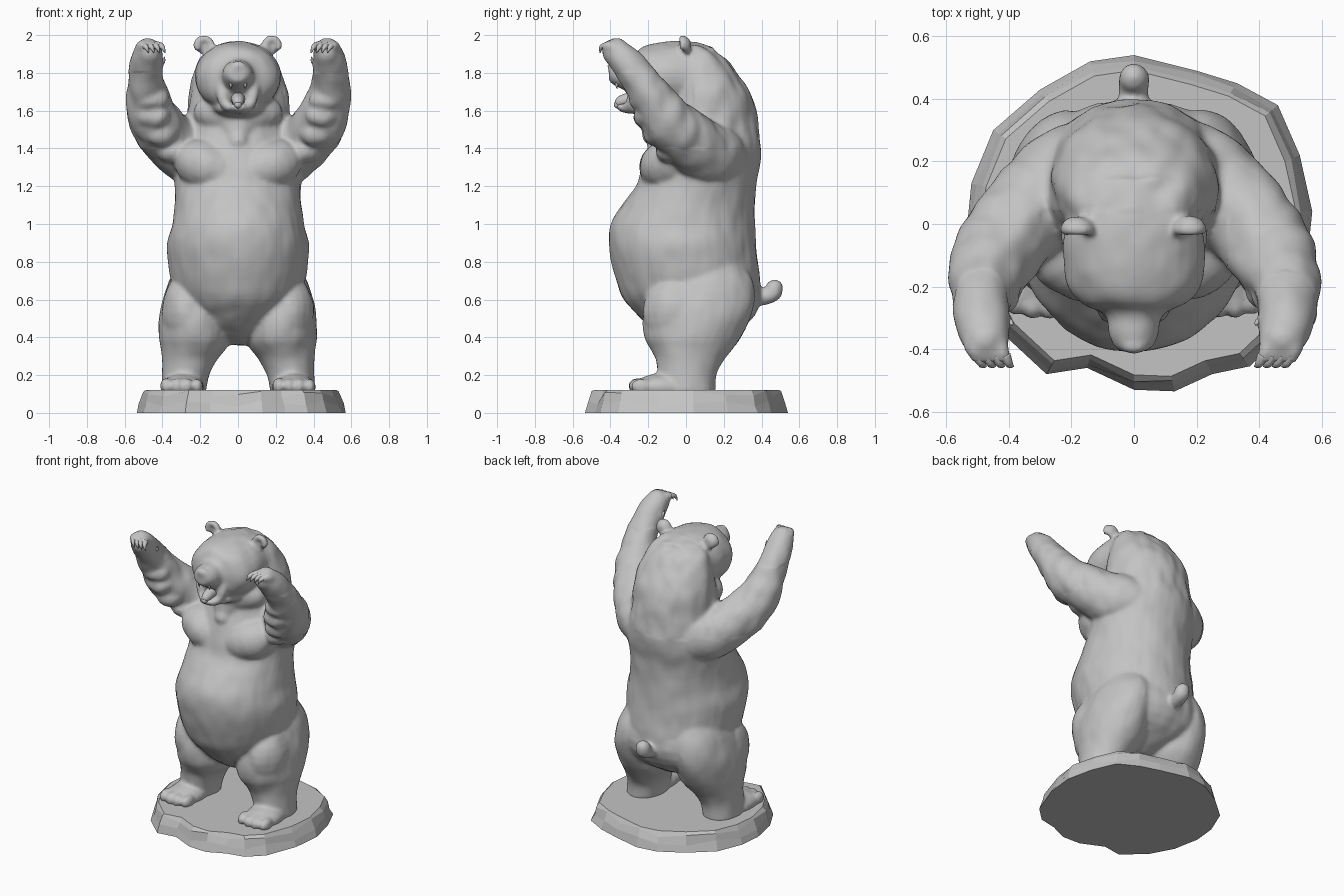
import bpy
import bmesh
import math
from mathutils import Vector, Matrix, Euler, noise

default_cube = bpy.data.objects.get("Cube")
if default_cube:
    bpy.data.objects.remove(default_cube, do_unlink=True)

# Single stone colour
stone = bpy.data.materials.new("stone_grey")
stone.use_nodes = True
GREY = (0.55, 0.55, 0.55, 1.0)
stone.diffuse_color = GREY
for node in stone.node_tree.nodes:
    if node.type == 'BSDF_PRINCIPLED':
        node.inputs["Base Color"].default_value = GREY


def finish(bm, name, smooth=True):
    """Turn a bmesh into a named, coloured object."""
    bmesh.ops.recalc_face_normals(bm, faces=bm.faces[:])
    for face in bm.faces:
        face.smooth = smooth
    mesh = bpy.data.meshes.new(name)
    bm.to_mesh(mesh)
    bm.free()
    mesh.materials.append(stone)
    obj = bpy.data.objects.new(name, mesh)
    bpy.context.scene.collection.objects.link(obj)
    return obj


def spline(rows, steps=4):
    """Smooth curve through rows of numbers."""
    out = []
    last = len(rows) - 1
    for i in range(last):
        a, b = rows[max(i - 1, 0)], rows[i]
        c, d = rows[i + 1], rows[min(i + 2, last)]
        for k in range(steps):
            t = k / steps
            out.append([q + t * ((r - p) + t * ((2 * p - 5 * q + 4 * r - s)
                        + t * (3 * q - p - 3 * r + s))) / 2
                        for p, q, r, s in zip(a, b, c, d)])
    out.append(list(rows[last]))
    return out


def loft(bm, frames, sides=28):
    """Skin a closed tube over frames of (centre, u axis, v axis)."""
    rings = []
    for centre, u, v in frames:
        angles = [math.tau * k / sides for k in range(sides)]
        rings.append([bm.verts.new(centre + u * math.cos(a) + v * math.sin(a))
                      for a in angles])
    for low, high in zip(rings, rings[1:]):
        for k in range(sides):
            n = (k + 1) % sides
            bm.faces.new((low[k], low[n], high[n], high[k]))
    bm.faces.new(rings[0])
    bm.faces.new(rings[-1])


def ball(bm, centre, radii, turn=(0, 0, 0)):
    place = Matrix.LocRotScale(Vector(centre), Euler(turn), Vector(radii))
    bmesh.ops.create_uvsphere(bm, u_segments=20, v_segments=12, radius=1, matrix=place)


def tube(bm, rows, side=1, sides=16, round_end=True):
    """Round tube through rows of (x, y, z, radius)."""
    rows = spline([(side * x, y, z, r) for x, y, z, r in rows])
    points = [Vector(row[:3]) for row in rows]
    span = [abs(value) for value in points[-1] - points[0]]
    ref = Vector((0, 0, 0))
    ref[span.index(min(span))] = 1
    frames = []
    for i, row in enumerate(rows):
        along = points[min(i + 1, len(rows) - 1)] - points[max(i - 1, 0)]
        u = along.cross(ref).normalized()
        v = along.cross(u).normalized()
        frames.append((points[i], u * row[3], v * row[3]))
    loft(bm, frames, sides)
    if round_end:
        ball(bm, points[-1], [rows[-1][3]] * 3)


def snout_loft(bm, rows):
    """Loft along y through rows of (y, half width, bottom, top)."""
    loft(bm, [(Vector((0, y, (low + top) / 2)), Vector((w, 0, 0)),
               Vector((0, 0, (top - low) / 2))) for y, w, low, top in spline(rows)])


body = bmesh.new()

# Torso, belly, back and mane: (height, half width, front, back)
torso = [(.36, .07, -.04, .12), (.42, .17, -.15, .25), (.5, .25, -.24, .33),
         (.6, .32, -.33, .39), (.7, .355, -.37, .395), (.8, .37, -.395, .38),
         (.9, .375, -.41, .37), (1, .35, -.4, .365), (1.1, .335, -.34, .365),
         (1.2, .335, -.265, .37), (1.3, .335, -.235, .39), (1.4, .31, -.2, .4),
         (1.5, .285, -.16, .385), (1.6, .27, -.14, .37), (1.7, .258, -.1, .335),
         (1.8, .235, -.08, .27), (1.88, .2, -.05, .205), (1.945, .13, -.02, .1)]
loft(body, [(Vector((0, (f + b) / 2, z)), Vector((w, 0, 0)), Vector((0, (b - f) / 2, 0)))
            for z, w, f, b in spline(torso)], 40)

# Broad hips and rump
ball(body, (0, .13, .63), (.385, .27, .23))

# Collar of fur ending in a point on the chest
ball(body, (0, -.04, 1.59), (.24, .14, .13))
tube(body, [(0, -.02, 1.62, .2), (0, -.07, 1.53, .145), (0, -.15, 1.44, .06)])

# Head with upper muzzle, then the open lower jaw
snout_loft(body, [(.15, .19, 1.62, 1.94), (0, .22, 1.6, 1.968), (-.12, .228, 1.59, 1.965),
                  (-.2, .212, 1.6, 1.95), (-.25, .17, 1.62, 1.925),
                  (-.275, .12, 1.65, 1.89), (-.3, .088, 1.69, 1.872),
                  (-.35, .08, 1.72, 1.865), (-.39, .064, 1.74, 1.855),
                  (-.41, .04, 1.755, 1.84)])
snout_loft(body, [(-.1, .16, 1.55, 1.7), (-.2, .125, 1.565, 1.67), (-.28, .085, 1.58, 1.64),
                  (-.335, .06, 1.59, 1.635), (-.365, .035, 1.605, 1.64)])
ball(body, (0, -.393, 1.835), (.046, .026, .03))

# Tail
tube(body, [(0, .34, .62, .045), (0, .42, .615, .045), (0, .46, .635, .05),
            (0, .468, .658, .048)])

for side in (1, -1):
    # Legs: (height, centre x, centre y, half width, half depth)
    leg = [(.1, .29, .005, .117, .15), (.2, .278, .005, .127, .155),
           (.28, .258, .02, .145, .18), (.34, .236, .03, .172, .22),
           (.4, .228, .035, .19, .255), (.5, .23, .055, .187, .285),
           (.6, .22, .08, .177, .285), (.7, .2, .1, .165, .25), (.8, .17, .12, .14, .18)]
    loft(body, [(Vector((side * x, y, z)), Vector((w, 0, 0)), Vector((0, d, 0)))
                for z, x, y, w, d in spline(leg)])
    # Knee swell and foot with toes
    ball(body, (side * .27, -.04, .53), (.135, .19, .2))
    ball(body, (side * .297, -.13, .135), (.118, .16, .072))
    for toe in range(4):
        ball(body, (side * (.215 + toe * .055), -.255 + .012 * abs(toe - 1.5), .142),
             (.033, .058, .044))
    # Breast muscles
    ball(body, (side * .15, -.08, 1.3), (.2, .168, .14), (0, side * -.4, 0))
    # Arm raised forwards to the paw
    tube(body, [(.03, .2, 1.42, .1), (.12, .17, 1.38, .17), (.21, .13, 1.37, .18),
                (.29, .07, 1.4, .168), (.375, 0, 1.46, .148), (.442, -.1, 1.55, .14),
                (.477, -.17, 1.66, .116), (.49, -.24, 1.76, .098),
                (.485, -.32, 1.86, .086), (.472, -.37, 1.91, .074)], side, 24)
    # Shaggy fur folds under the forearm
    for x, y, z in [(.46, -.235, 1.66), (.445, -.215, 1.575), (.41, -.16, 1.48),
                    (.35, -.09, 1.39)]:
        ball(body, (side * x, y, z), (.09, .07, .065), (.6, 0, 0))
    # Fingers and thumb
    for k in range(4):
        x = .52 - .029 * k
        tube(body, [(x, -.36, 1.91, .033), (x - .008, -.4, 1.942, .03),
                    (x - .018, -.425, 1.942, .024)], side, 10)
    tube(body, [(.46, -.31, 1.84, .04), (.43, -.305, 1.845, .031),
                (.41, -.31, 1.853, .022)], side, 10)
    # Lips joining the muzzle to the jaw
    tube(body, [(.085, -.26, 1.74, .034), (.083, -.28, 1.69, .032), (.07, -.29, 1.64, .03),
                (.045, -.32, 1.615, .022)], side, 10)
    # Cupped ear: rim arc and backing
    rim = [math.radians(d) for d in range(-40, 221, 20)]
    tube(body, [(.18 + .038 * math.cos(a), -.018, 1.947 + .036 * math.sin(a), .019)
                for a in rim], side, 10)
    ball(body, (side * .18, .003, 1.943), (.046, .024, .046))
    # Brow and eye
    ball(body, (side * .105, -.232, 1.865), (.05, .03, .022), (0, side * .3, 0))
    ball(body, (side * .1, -.25, 1.835), (.02, .016, .014))

# Fuse all the body volumes into one sculpted skin
raw = finish(body, "bear_body")
fuse = raw.modifiers.new("fuse", 'REMESH')
fuse.mode = 'VOXEL'
fuse.voxel_size = .011
soften = raw.modifiers.new("soften", 'SMOOTH')
soften.factor = .5
soften.iterations = 10
graph = bpy.context.evaluated_depsgraph_get()
skin = bpy.data.meshes.new_from_object(raw.evaluated_get(graph))
raw.modifiers.clear()
raw.data = skin

# Gentle carved fur, deeper on the mane and arms
normals = [vertex.normal.copy() for vertex in skin.vertices]
for vertex, normal in zip(skin.vertices, normals):
    x, y, z = vertex.co
    shaggy = z > 1.4 and (y > .04 or (abs(x) > .3 and z < 1.8))
    depth = .011 if shaggy else .005
    vertex.co += normal * depth * noise.noise(Vector((x * 13, y * 13, z * 8)))
skin.polygons.foreach_set("use_smooth", [True] * len(skin.polygons))
if not skin.materials:
    skin.materials.append(stone)

# Claws on the hands
claws = bmesh.new()
for side in (1, -1):
    for k in range(4):
        x = .5 - .029 * k
        tube(claws, [(x, -.42, 1.945, .019), (x - .014, -.448, 1.935, .013),
                     (x - .028, -.455, 1.905, .002)], side, 8, False)
    tube(claws, [(.415, -.308, 1.85, .018), (.397, -.314, 1.86, .012),
                 (.388, -.322, 1.885, .002)], side, 8, False)
finish(claws, "claws")

# Tongue and fangs
mouth = bmesh.new()
tube(mouth, [(0, -.24, 1.665, .04), (0, -.3, 1.66, .036), (0, -.345, 1.648, .03),
             (0, -.362, 1.632, .02)])
for side in (1, -1):
    tube(mouth, [(.038, -.365, 1.75, .011), (.038, -.367, 1.735, .008),
                 (.038, -.365, 1.715, .001)], side, 8, False)
finish(mouth, "tongue_and_fangs")

# Rough rock base
outline = [(0, .54), (-.14, .52), (-.3, .43), (-.45, .3), (-.52, .13), (-.535, -.02),
           (-.5, -.2), (-.42, -.35), (-.28, -.48), (-.15, -.46), (0, -.53), (.13, -.535),
           (.25, -.48), (.37, -.455), (.47, -.36), (.55, -.15), (.57, .04), (.53, .22),
           (.46, .38), (.33, .45), (.2, .49)]
rock = bmesh.new()
rings = []
for level, (z, size) in enumerate([(0, 1), (.05, .985), (.1, .955), (.122, .91)]):
    ring = []
    for i, (x, y) in enumerate(outline):
        wobble = .024 * math.sin(i * 2.3 + level) if level in (1, 2) else 0
        ring.append(rock.verts.new((x * (size - abs(wobble)), y * (size - abs(wobble)),
                                    z + wobble * .7)))
    rings.append(ring)
for low, high in zip(rings, rings[1:]):
    for i in range(len(outline)):
        n = (i + 1) % len(outline)
        rock.faces.new((low[i], low[n], high[n], high[i]))
rock.faces.new(rings[0])
rock.faces.new(rings[-1])
finish(rock, "rock_base", smooth=False)
